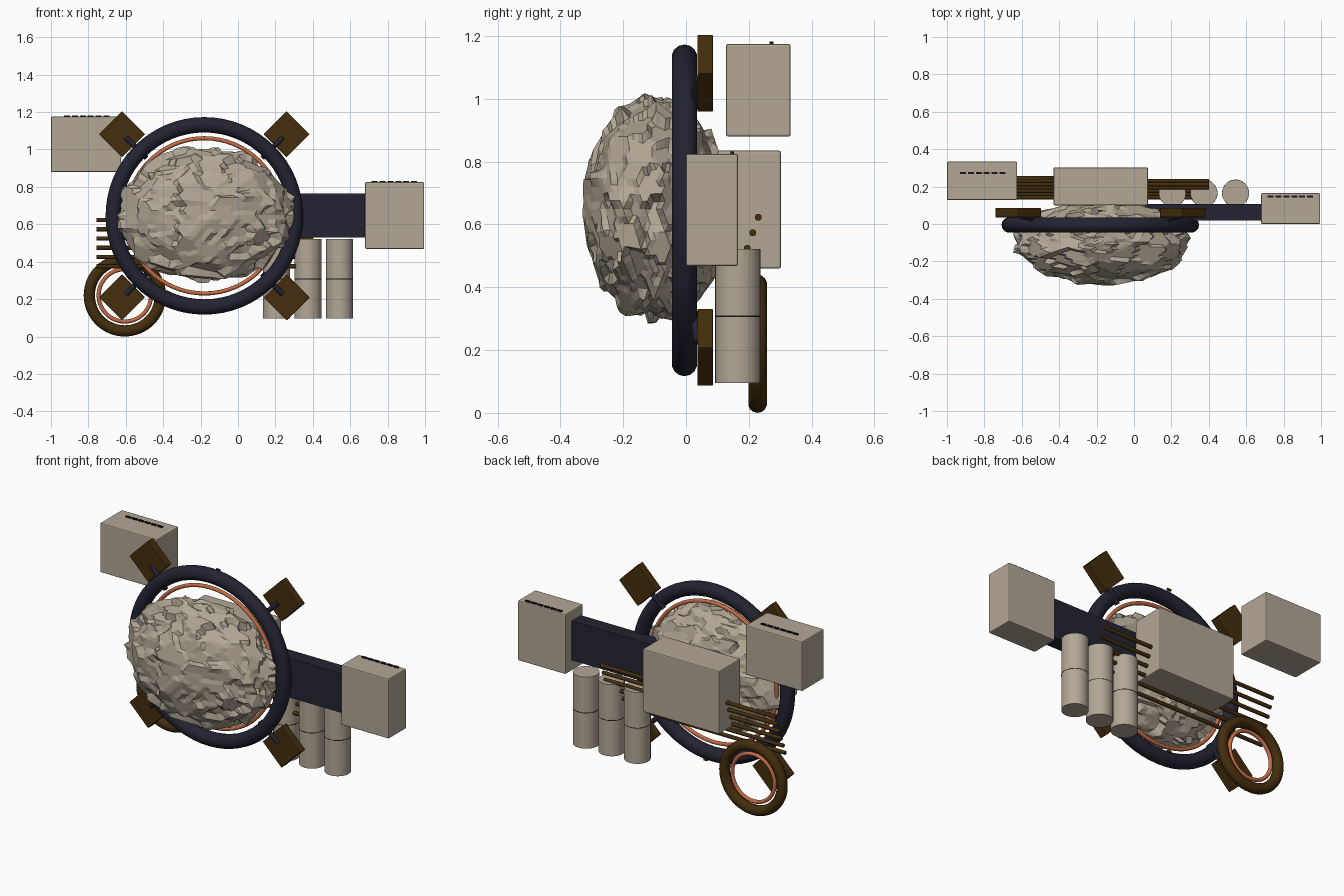
import bpy, bmesh, math, random
from mathutils import Vector, Matrix

random.seed(7)
cube = bpy.data.objects.get("Cube")
if cube:
    bpy.data.objects.remove(cube, do_unlink=True)


def material(name, rgb):
    m = bpy.data.materials.new(name)
    m.use_nodes = True
    col = (*rgb, 1)
    m.diffuse_color = col
    m.node_tree.nodes["Principled BSDF"].inputs["Base Color"].default_value = col
    return m


STONE = material("warm grey", (0.45, 0.39, 0.305))
NAVY = material("dark navy", (0.017, 0.017, 0.032))
BROWN = material("dark brown", (0.058, 0.027, 0.004))
COPPER = material("copper", (0.55, 0.15, 0.06))
BLACK = material("black", (0.008, 0.008, 0.01))


def finish(name, mat, smooth=False):
    ob = bpy.context.object
    ob.name = name
    ob.data.materials.append(mat)
    if smooth:
        bpy.ops.object.shade_smooth_by_angle(angle=math.radians(40))
    return ob


def box(name, mat, lo, hi, bevel=0.0, turn=0.0):
    lo, hi = Vector(lo), Vector(hi)
    bpy.ops.mesh.primitive_cube_add(size=1, location=(lo + hi) / 2, rotation=(0, turn, 0))
    ob = finish(name, mat)
    ob.scale = hi - lo
    bpy.ops.object.transform_apply(location=False, rotation=False, scale=True)
    if bevel:
        mod = ob.modifiers.new("edge", "BEVEL")
        mod.width = bevel
        mod.segments = 2
    return ob


def ring(name, mat, centre, major, minor):
    bpy.ops.mesh.primitive_torus_add(location=centre, rotation=(math.pi / 2, 0, 0),
                                     major_radius=major, minor_radius=minor,
                                     major_segments=64, minor_segments=14)
    return finish(name, mat, True)


def rod(name, mat, a, b, radius, sides=12):
    a, b = Vector(a), Vector(b)
    d = b - a
    bpy.ops.mesh.primitive_cylinder_add(vertices=sides, radius=radius, depth=d.length,
                                        location=(a + b) / 2,
                                        rotation=d.to_track_quat("Z", "Y").to_euler())
    return finish(name, mat, True)


# Jagged rock: each patch of the sphere is flattened onto its own tilted plane
def direction():
    return Vector([random.gauss(0, 1) for _ in range(3)]).normalized()


patches = []
for _ in range(230):
    n = direction()
    tilt = (n + direction() * 0.28).normalized()
    patches.append((n, tilt, random.uniform(0.9, 0.99) * n.dot(tilt)))

bpy.ops.mesh.primitive_ico_sphere_add(subdivisions=5, radius=1, location=(-0.17, -0.095, 0.65))
rock = finish("rock", STONE)
bm = bmesh.new()
bm.from_mesh(rock.data)
for v in bm.verts:
    u = v.co.normalized()
    n, tilt, dist = max(patches, key=lambda p: p[0].dot(u))
    r = min(1.05, max(0.84, dist / tilt.dot(u)))
    v.co = Vector((u.x * 0.47, u.y * 0.235, u.z * 0.365)) * r
bm.to_mesh(rock.data)
bm.free()

# Main ring with its inner copper ring
CX, CZ = -0.18, 0.645
ring("main_ring", NAVY, (CX, -0.005, CZ), 0.487, 0.041)
ring("inner_ring", COPPER, (CX, -0.005, CZ), 0.415, 0.011)

# Diagonal blocks and their struts
for sx, side in ((-1, "right"), (1, "left")):
    for sz, level in ((-1, "lower"), (1, "upper")):
        x, z = CX + sx * 0.44, CZ + sz * 0.436
        box(f"{level}_{side}_block", BROWN, (x - 0.087, 0.036, z - 0.087),
            (x + 0.087, 0.086, z + 0.087), 0.003, math.pi / 4)
        rod(f"{level}_{side}_strut", NAVY, (CX + sx * 0.31, 0.02, CZ + sz * 0.31),
            (CX + sx * 0.42, 0.04, CZ + sz * 0.42), 0.014)

# Small studs behind the ring
for name, z in (("top_stud", CZ + 0.49), ("bottom_stud", CZ - 0.49)):
    box(name, BROWN, (CX - 0.012, 0.066, z - 0.006), (CX + 0.012, 0.076, z + 0.006))

# Large modules and connecting beam
box("right_module", STONE, (-1, 0.128, 0.88), (-0.625, 0.333, 1.175), 0.006)
box("left_module", STONE, (0.68, 0, 0.468), (0.995, 0.165, 0.825), 0.006)
box("back_module", STONE, (-0.43, 0.1, 0.46), (0.075, 0.302, 0.835), 0.006)
box("beam", NAVY, (0.06, 0.018, 0.53), (0.69, 0.106, 0.765))

# Vent slits on top of the side modules
for name, x0, y, z in (("right_vent", -0.93, 0.272, 1.174), ("left_vent", 0.715, 0.147, 0.824)):
    for i in range(6):
        x = x0 + i * 0.042
        box(f"{name}_{i + 1}", BLACK, (x, y - 0.006, z), (x + 0.032, y + 0.006, z + 0.008))

# Tanks with a thin seam
for i in range(3):
    x = 0.205 + i * 0.169
    rod(f"tank_{i + 1}", STONE, (x, 0.165, 0.095), (x, 0.165, 0.522), 0.072, 32)
    rod(f"tank_seam_{i + 1}", BLACK, (x, 0.165, 0.306), (x, 0.165, 0.31), 0.0725, 32)

# Slanted bank of pipes
for i in range(6):
    y, z = 0.23 - i * 0.0175, 0.623 - i * 0.0495
    rod(f"pipe_{i + 1}", BROWN, (-0.757, y, z), (0.4, y, z), 0.011)

# Small ring pair low on the right
ring("small_ring", BROWN, (-0.605, 0.228, 0.22), 0.19, 0.03)
ring("small_inner_ring", COPPER, (-0.605, 0.228, 0.22), 0.14, 0.011)
